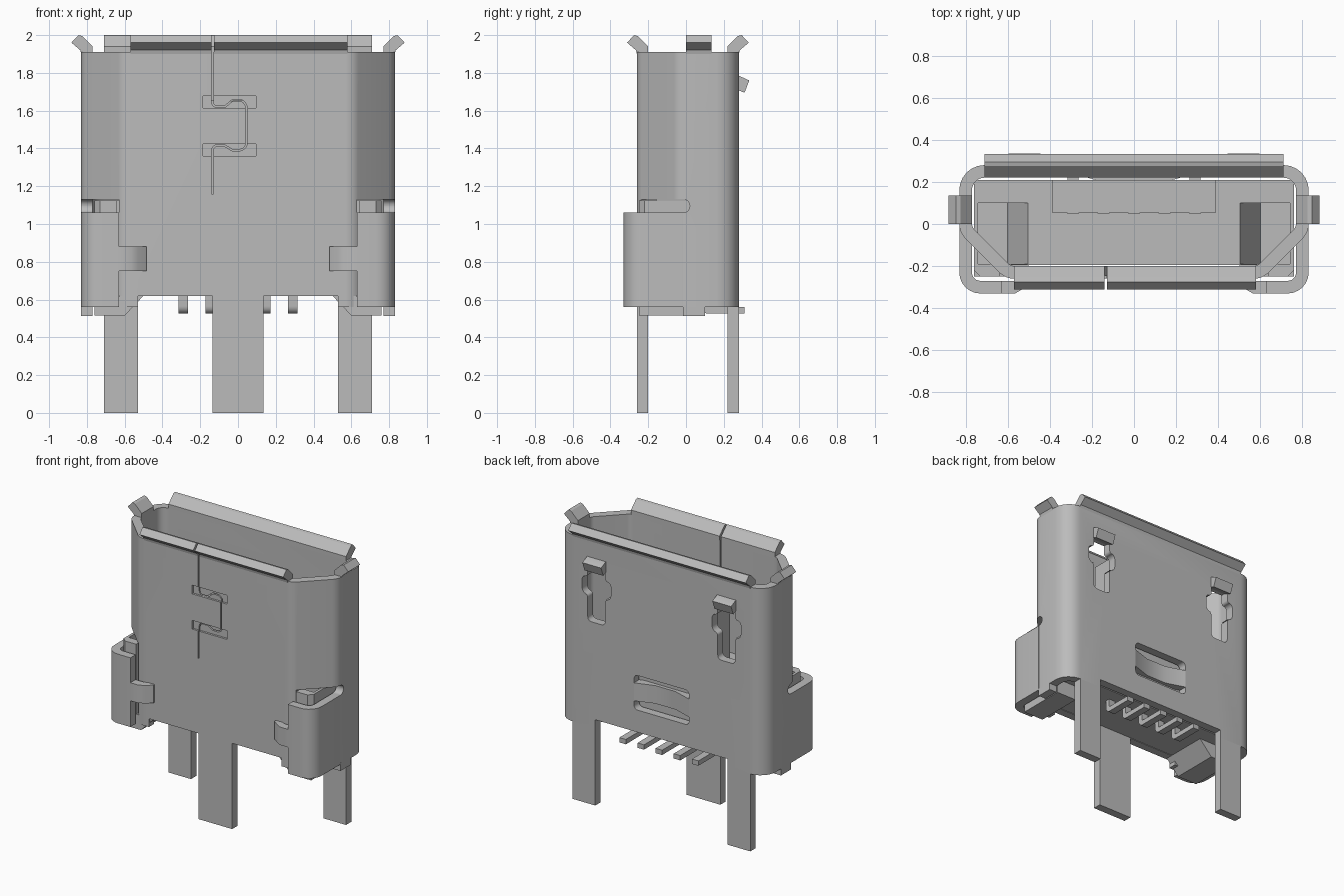
import bpy
import bmesh
import math
from mathutils import Vector

if "Cube" in bpy.data.objects:
    bpy.data.objects.remove(bpy.data.objects["Cube"], do_unlink=True)

grey = bpy.data.materials.new("metal_grey")
grey.use_nodes = True
grey.diffuse_color = (0.5, 0.5, 0.5, 1)
grey.node_tree.nodes["Principled BSDF"].inputs["Base Color"].default_value = (0.5, 0.5, 0.5, 1)

PLACE = {"x": lambda u, v, w: (w, u, v),
         "y": lambda u, v, w: (u, w, v),
         "z": lambda u, v, w: (u, v, w)}


def rounded(points, steps=6):
    """Replace each corner (u, v, radius) by an arc; (u, v) stays sharp."""
    out = []
    for i, p in enumerate(points):
        c = Vector(p[:2])
        if len(p) == 2:
            out.append(c)
            continue
        a = (Vector(points[i - 1][:2]) - c).normalized()
        b = (Vector(points[(i + 1) % len(points)][:2]) - c).normalized()
        half = a.angle(b) / 2
        centre = c + (a + b).normalized() * (p[2] / math.sin(half))
        start = c + a * (p[2] / math.tan(half)) - centre
        end = c + b * (p[2] / math.tan(half)) - centre
        turn = math.atan2(start.x * end.y - start.y * end.x, start.dot(end))
        for k in range(steps + 1):
            t = turn * k / steps
            out.append(centre + Vector((start.x * math.cos(t) - start.y * math.sin(t),
                                        start.x * math.sin(t) + start.y * math.cos(t))))
    return out


def finish(name, bm):
    bmesh.ops.recalc_face_normals(bm, faces=bm.faces)
    mesh = bpy.data.meshes.new(name)
    bm.to_mesh(mesh)
    bm.free()
    mesh.materials.append(grey)
    obj = bpy.data.objects.new(name, mesh)
    bpy.context.collection.objects.link(obj)
    return obj


def prism(name, points, lo, hi, axis="z"):
    """Extrude a closed outline along an axis."""
    bm = bmesh.new()
    rows = [[bm.verts.new(PLACE[axis](p[0], p[1], w)) for p in points] for w in (lo, hi)]
    bm.faces.new(rows[0])
    bm.faces.new(rows[1])
    n = len(points)
    for i in range(n):
        j = (i + 1) % n
        bm.faces.new((rows[0][i], rows[0][j], rows[1][j], rows[1][i]))
    return finish(name, bm)


def box(name, x0, x1, y0, y1, z0, z1):
    return prism(name, [(x0, y0), (x1, y0), (x1, y1), (x0, y1)], z0, z1)


def tube(name, outer, inner, z0, z1):
    bm = bmesh.new()
    rows = [[bm.verts.new((p[0], p[1], z)) for p in loop]
            for loop, z in ((outer, z0), (outer, z1), (inner, z1), (inner, z0))]
    n = len(outer)
    for a in range(4):
        b = (a + 1) % 4
        for i in range(n):
            j = (i + 1) % n
            bm.faces.new((rows[a][i], rows[a][j], rows[b][j], rows[b][i]))
    return finish(name, bm)


def cut(target, cutters):
    """Subtract the cutters one by one, then remove them."""
    bpy.context.view_layer.objects.active = target
    for c in cutters:
        c.hide_render = True
        mod = target.modifiers.new("cut", "BOOLEAN")
        mod.operation = "DIFFERENCE"
        mod.solver = "EXACT"
        mod.object = c
        bpy.ops.object.modifier_apply(modifier=mod.name)
        bpy.data.objects.remove(c, do_unlink=True)


def d_outline(x, back, side, fx, front, r_back, r_front):
    return rounded([(x, back, r_back), (-x, back, r_back), (-x, side, r_front),
                    (-fx, front, r_front), (fx, front, r_front), (x, side, r_front)])


def mirror(points, s):
    return [(s * p[0], *p[1:]) for p in points]


# Shell: D-shaped tube
shell = tube("shell", d_outline(0.83, 0.28, -0.04, 0.61, -0.26, 0.12, 0.1),
             d_outline(0.77, 0.22, -0.015, 0.585, -0.2, 0.06, 0.05), 0.56, 1.91)
cutters = [box("bottom_cut", -0.53, 0.53, -0.5, 0.5, 0.4, 0.62)]

# Openings on each side: wing relief with round-ended slot, and back latch hole
hole = [(0.45, 1.72), (0.45, 1.64, 0.02), (0.405, 1.64, 0.03), (0.405, 1.51, 0.04),
        (0.45, 1.51, 0.02), (0.45, 1.32, 0.03), (0.59, 1.32, 0.03), (0.59, 1.51, 0.02),
        (0.635, 1.51, 0.04), (0.635, 1.64, 0.03), (0.59, 1.64, 0.02), (0.59, 1.72)]
slot = [(-0.5, 1.06), (0.02, 1.06, 0.034), (0.02, 1.13, 0.034), (-0.5, 1.13)]
for s in (-1, 1):
    x0, x1 = sorted((0.63 * s, 0.95 * s))
    cutters.append(box("wing_cut", x0, x1, -0.5, -0.015, 0.4, 1.08))
    cutters.append(prism("slot_cut", rounded(slot), x0, x1, "x"))
    cutters.append(prism("latch_hole_cut", rounded(mirror(hole, s)), 0.15, 0.4, "y"))

# Back window around the dented spring strip
cutters.append(prism("window_cut", rounded([(-0.22, 0.78, 0.03), (0.22, 0.78, 0.03),
                                            (0.22, 1.03, 0.03), (-0.22, 1.03, 0.03)]),
                     0.15, 0.4, "y"))

# Front seam: two shallow recesses and an interlocking slit
for z in (1.36, 1.615):
    cutters.append(box("recess_cut", -0.185, 0.095, -0.3, -0.245, z, z + 0.063))
path = rounded([(-0.135, 1.95), (-0.135, 1.62, 0.025), (-0.07, 1.62, 0.03),
                (-0.03, 1.655, 0.03), (0.045, 1.655, 0.04), (0.045, 1.39, 0.04),
                (-0.03, 1.39, 0.03), (-0.07, 1.415, 0.03), (-0.135, 1.415, 0.025),
                (-0.135, 1.16)], 4)
left, right = [], []
for i, p in enumerate(path):
    d = (path[min(i + 1, len(path) - 1)] - path[max(i - 1, 0)]).normalized()
    n = Vector((-d.y, d.x)) * 0.004
    left.append(p + n)
    right.append(p - n)
cutters.append(prism("slit_cut", left + right[::-1], -0.4, -0.15, "y"))
cut(shell, cutters)

prism("spring_strip", [(-0.22, 0.28), (-0.08, 0.235), (0.08, 0.235), (0.22, 0.28),
                       (0.22, 0.22), (0.08, 0.18), (-0.08, 0.18), (-0.22, 0.22)], 0.84, 0.97)

# Flared lips around the mouth
lip = [(0, 1.9), (0.06, 1.9), (0.065, 1.92), (0.112, 1.96), (0.075, 2.0), (0.055, 1.995), (0, 1.94)]
prism("back_lip", [(0.22 + d, z) for d, z in lip], -0.71, 0.71, "x")
for name, a, b in (("front_lip_short", -0.57, -0.14), ("front_lip_long", -0.128, 0.58)):
    prism(name, [(-0.2 - d, z) for d, z in lip], a, b, "x")

# Housing with side pockets and tongue
half = [(0.76, 0.21), (0.76, -0.22), (0.73, -0.25), (0.64, -0.25), (0.64, -0.195)]
housing = prism("housing", half + mirror(half, -1)[::-1], 0.62, 1.125)
pocket = [(0.49, 1.15), (0.6, 0.95), (0.74, 0.95), (0.74, 1.15)]
cut(housing, [prism("pocket_cut", mirror(pocket, s), -0.19, 0.1, "y") for s in (-1, 1)])
box("tongue", -0.39, 0.39, 0.055, 0.21, 1.12, 1.65)

# Contacts and solder tails
tail = rounded([(0.08, 0.64), (0.08, 0.525, 0.04), (0.31, 0.525), (0.31, 0.56),
                (0.115, 0.56, 0.01), (0.115, 0.64)])
for i in range(5):
    x = (i - 2) * 0.145
    box("contact", x - 0.028, x + 0.028, 0.05, 0.088, 1.12, 1.655)
    prism("solder_tail", tail, x - 0.026, x + 0.026, "x")

# Parts repeated left and right
wing = [(0.83, -0.015), (0.83, -0.33, 0.1), (0.63, -0.33), (0.63, -0.27),
        (0.77, -0.27, 0.04), (0.77, -0.015)]
tab = [(0.63, -0.33), (0.565, -0.33), (0.53, -0.31), (0.485, -0.275), (0.485, -0.258),
       (0.53, -0.258), (0.56, -0.27), (0.63, -0.27)]
foot = [(0.5, 0.62), (0.6, 0.515), (0.76, 0.515), (0.76, 0.62)]
latch = [(0.22, 1.73), (0.26, 1.715), (0.31, 1.695), (0.335, 1.76), (0.28, 1.785), (0.22, 1.785)]
for s, side in ((-1, "right"), (1, "left")):
    prism(side + "_wing", rounded(mirror(wing, s)), 0.56, 1.06)
    prism(side + "_wing_tab", mirror(tab, s), 0.75, 0.88)
    prism(side + "_housing_foot", mirror(foot, s), -0.25, 0.1, "y")
    prism(side + "_lip", [(s * (0.77 + d), z) for d, z in lip], 0.0, 0.135, "y")
    xs = sorted((0.445 * s, 0.595 * s))
    prism(side + "_latch", latch, *xs, "x")
    xs = sorted((0.53 * s, 0.71 * s))
    box(side + "_back_leg", *xs, 0.22, 0.28, 0, 0.57)
    xs = sorted((0.77 * s, 0.83 * s))
    box(side + "_shell_tab", *xs, -0.015, 0.1, 0.512, 0.57)
box("front_leg", -0.135, 0.135, -0.26, -0.2, 0, 0.62)

# Smooth curved walls, keep folded edges sharp
bpy.ops.object.select_all(action="DESELECT")
for obj in bpy.context.collection.objects:
    if obj.type == "MESH" and grey.name in obj.data.materials:
        obj.select_set(True)
        bpy.context.view_layer.objects.active = obj
bpy.ops.object.shade_smooth_by_angle(angle=math.radians(30))
